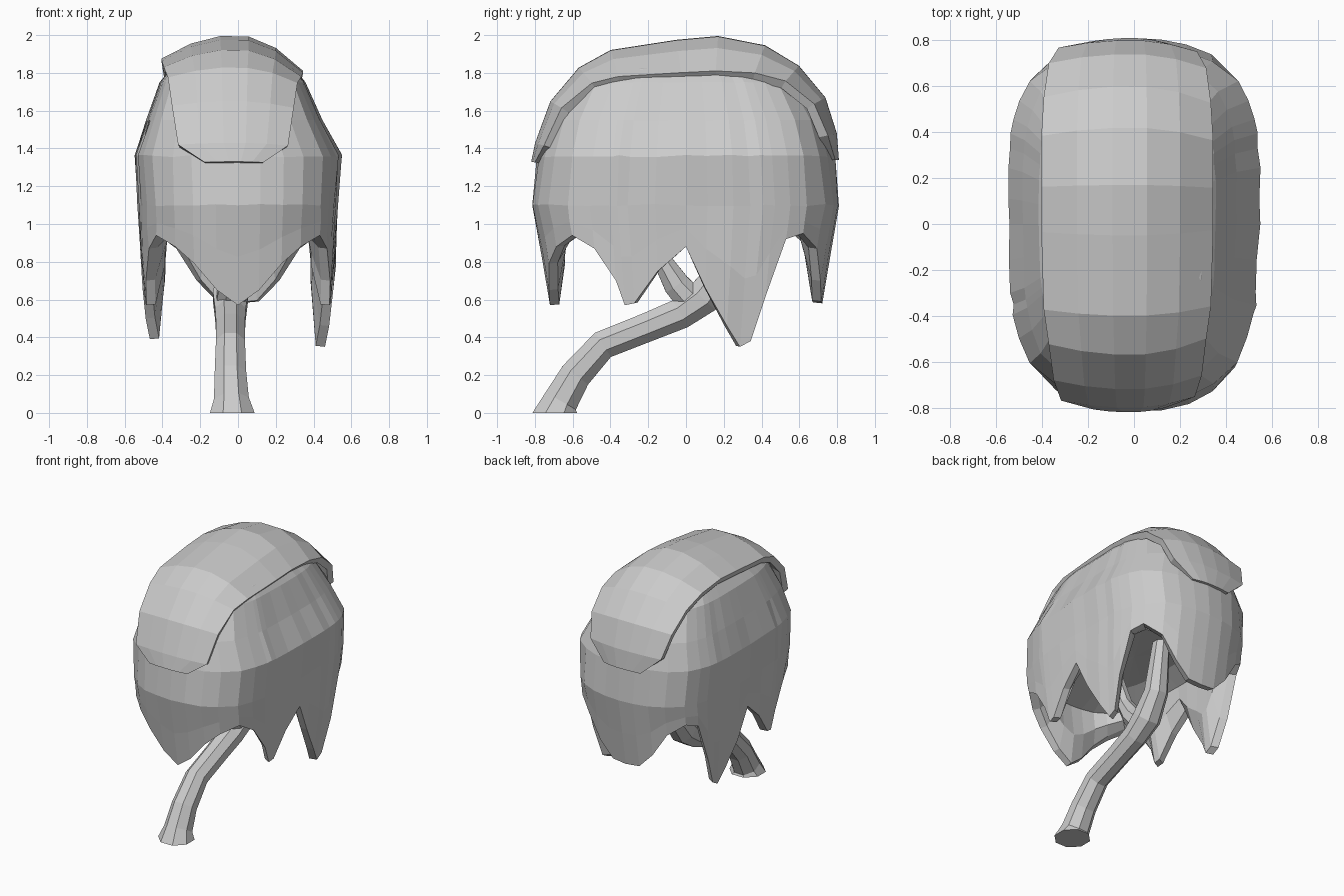
import bpy, bmesh, math, random
from mathutils import Vector

if "Cube" in bpy.data.objects:
    bpy.data.objects.remove(bpy.data.objects["Cube"])

random.seed(4)


def lerp_table(table, z):
    for p, q in zip(table, table[1:]):
        if z <= q[0]:
            t = max(0, (z - p[0]) / (q[0] - p[0]))
            return [p[i] + t * (q[i] - p[i]) for i in range(1, len(p))]
    return list(table[-1][1:])


def finish(bm, name):
    bmesh.ops.recalc_face_normals(bm, faces=bm.faces)
    me = bpy.data.meshes.new(name)
    bm.to_mesh(me)
    bm.free()
    ob = bpy.data.objects.new(name, me)
    bpy.context.collection.objects.link(ob)
    return ob


def bridge(bm, a, b):
    n = len(a)
    for i in range(n):
        bm.faces.new((a[i], a[(i + 1) % n], b[(i + 1) % n], b[i]))


def fan(bm, ring, co):
    v = bm.verts.new(co)
    for i in range(len(ring)):
        bm.faces.new((ring[i], ring[(i + 1) % len(ring)], v))


# Hanging canopy: half outline (x share, y share, hem height), mirrored
half = [(0, -1, .57), (.22, -.99, .65), (.45, -.96, .79), (.64, -.89, .88),
        (.83, -.77, .94), (.91, -.63, .87), (.96, -.5, .7), (.97, -.45, .57),
        (.98, -.38, .58), (.99, -.2, .75), (1, 0, .88), (1, .14, .66),
        (1, .31, .46), (.99, .42, .35), (.98, .5, .38), (.96, .58, .62),
        (.91, .68, .92), (.83, .79, .95), (.63, .9, .87), (.43, .96, .7),
        (.22, .99, .59), (0, 1, .58)]
outline = half + [(-u, v, z + (.04 if z < .5 else 0)) for u, v, z in half[-2:0:-1]]
# height -> half width, half depth, sideways shift
shape = [(.35, .465, .68, 0), (.57, .5, .72, 0), (.9, .52, .775, 0), (1.1, .53, .815, 0),
         (1.36, .545, .785, 0), (1.55, .465, .73, -.02), (1.75, .385, .615, -.03),
         (1.82, .33, .53, -.03), (1.88, .23, .42, -.04)]


def canopy_ring(bm, height, inset=0, jitter=0.0, scale=1):
    ring = []
    for u, v, hem in outline:
        z = height(hem)
        a, b, shift = lerp_table(shape, z)
        k = random.uniform(-jitter, jitter)
        ring.append(bm.verts.new(((a - inset + k) * u * scale + shift,
                                  (b - inset + k) * v * scale, z + k)))
    return ring


bm = bmesh.new()
outer = [canopy_ring(bm, lambda h: h),
         canopy_ring(bm, lambda h: h + .5 * (1.08 - h), jitter=.006)]
for z in (1.1, 1.36, 1.55, 1.75, 1.82, 1.88):
    outer.append(canopy_ring(bm, lambda h, z=z: z, jitter=.006 if z < 1.5 else .002))
for a, b in zip(outer, outer[1:]):
    bridge(bm, a, b)
fan(bm, outer[-1], (-.04, 0, 1.91))
inner = [canopy_ring(bm, lambda h: h + .005, inset=.05),
         canopy_ring(bm, lambda h: h + .5 * (1.0 - h), inset=.115),
         canopy_ring(bm, lambda h: 1.03, inset=.13),
         canopy_ring(bm, lambda h: 1.1, inset=.1, scale=.6)]
bridge(bm, outer[0], inner[0])
for a, b in zip(inner, inner[1:]):
    bridge(bm, a, b)
fan(bm, inner[-1], (0, 0, 1.12))
finish(bm, "hanging_canopy")

# Upper leaf layer draped front to back: y, z, half width, side drop
drape = [(-.82, 1.33, .15, .02), (-.8, 1.43, .28, .05), (-.72, 1.65, .31, .07),
         (-.57, 1.83, .33, .11), (-.4, 1.925, .35, .15), (-.05, 1.98, .36, .18),
         (.17, 2.0, .36, .19), (.42, 1.95, .36, .16), (.6, 1.84, .35, .11),
         (.74, 1.67, .33, .07), (.8, 1.48, .29, .05), (.81, 1.34, .15, .02)]
bm = bmesh.new()
rows = []
for i, (y, z, w, d) in enumerate(drape):
    p, q = drape[max(i - 1, 0)], drape[min(i + 1, len(drape) - 1)]
    n = Vector((0, -(q[1] - p[1]), q[0] - p[0])).normalized()
    row = []
    for s in (-1, -.6, -.2, .2, .6, 1):
        side = d * s * s * (.65 if s < 0 else 1)
        row.append(bm.verts.new(Vector((w * s * (1.08 if s < 0 else 1) - .015, y, z)) - n * side))
    rows.append(row)
for a, b in zip(rows, rows[1:]):
    for j in range(5):
        bm.faces.new((a[j], a[j + 1], b[j + 1], b[j]))
cap = finish(bm, "upper_leaf_layer")
mod = cap.modifiers.new("thickness", 'SOLIDIFY')
mod.thickness = .05
mod.offset = -1


# Trunk and limb: tapered eight-sided tubes along x, y, z, radius points
def tube(name, pts, flat_start=False, sides=8):
    bm = bmesh.new()
    rings = []
    for i, (x, y, z, r) in enumerate(pts):
        p, q = pts[max(i - 1, 0)], pts[min(i + 1, len(pts) - 1)]
        t = Vector(q[:3]) - Vector(p[:3])
        if flat_start and i == 0:
            t = Vector((0, 0, 1))
        t.normalize()
        e1 = (Vector((1, 0, 0)) - t * t.x).normalized()
        e2 = t.cross(e1)
        c = Vector((x, y, z))
        rings.append([bm.verts.new(c + r * (math.cos(g) * e1 + math.sin(g) * e2))
                      for g in (2 * math.pi * (k + .5) / sides for k in range(sides))])
    for a, b in zip(rings, rings[1:]):
        bridge(bm, a, b)
    bm.faces.new(rings[0])
    bm.faces.new(rings[-1])
    return finish(bm, name)


tube("trunk", [(-.03, -.695, 0, .128), (-.035, -.665, .06, .1),
               (-.04, -.585, .2, .09), (-.04, -.44, .36, .083),
               (-.04, -.2, .455, .083), (-.04, -.03, .525, .088),
               (-.04, .09, .61, .1), (-.03, .2, .76, .085),
               (-.01, .28, 1.12, .06)], flat_start=True)
tube("front_limb", [(-.04, .04, .58, .085), (-.03, -.05, .68, .075),
                    (-.02, -.12, .8, .055), (0, -.22, 1.12, .045)])
